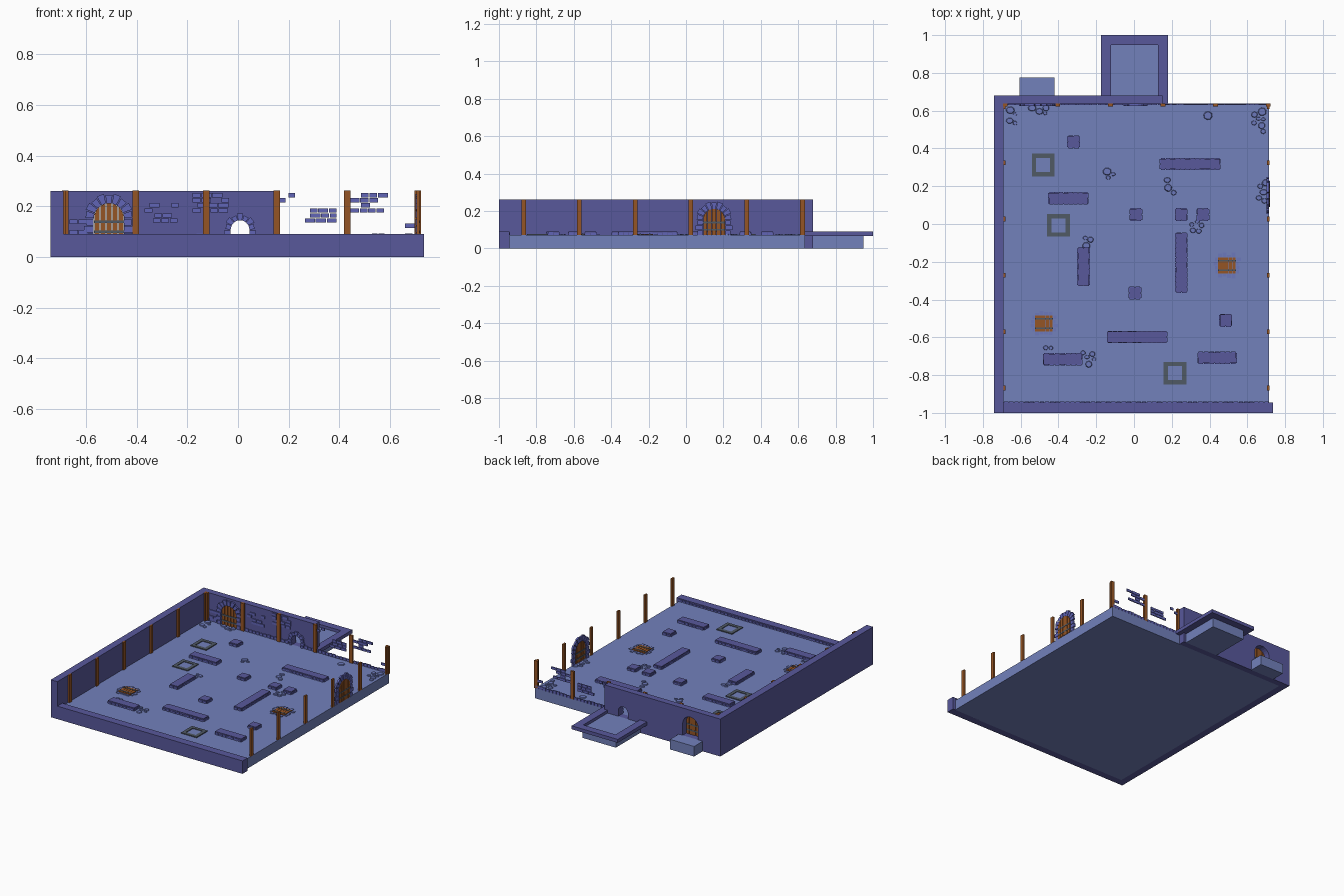
import bpy, bmesh, random
from math import sin, cos, pi, sqrt
from mathutils import Matrix, Vector

if "Cube" in bpy.data.objects:
    bpy.data.objects.remove(bpy.data.objects["Cube"])

random.seed(4)
FLOOR, CURB, TOP = 0.07, 0.09, 0.26

def mat(name, c):
    m = bpy.data.materials.new(name)
    m.diffuse_color = (*c, 1)
    m.use_nodes = True
    m.node_tree.nodes["Principled BSDF"].inputs["Base Color"].default_value = m.diffuse_color
    return m

WALL = mat("wall_blue", (0.098, 0.098, 0.33))
GROUND = mat("floor_blue", (0.17, 0.22, 0.5))
BRICK = mat("brick_blue", (0.12, 0.13, 0.47))
STONE = mat("stone_blue", (0.15, 0.19, 0.5))
WOOD = mat("wood", (0.3, 0.09, 0.018))
IRON = mat("iron", (0.08, 0.1, 0.13))

def prism(bm, pts, d0, d1, shrink=1.0):
    """Extrude a 2D outline from d0 to d1, optionally tapering the far end."""
    c = sum((Vector(p) for p in pts), Vector((0, 0))) / len(pts)
    lo = [bm.verts.new((*p, d0)) for p in pts]
    hi = [bm.verts.new((*(c + (Vector(p) - c) * shrink), d1)) for p in pts]
    bm.faces.new(lo[::-1])
    bm.faces.new(hi)
    for i in range(len(pts)):
        j = (i + 1) % len(pts)
        bm.faces.new((lo[i], lo[j], hi[j], hi[i]))

def rect(x0, x1, y0, y1):
    return [(x0, y0), (x1, y0), (x1, y1), (x0, y1)]

def box(bm, x0, x1, y0, y1, z0, z1):
    prism(bm, rect(x0, x1, y0, y1), z0, z1)

def finish(bm, name, material, matrix=None):
    if matrix:
        bm.transform(matrix)
    bmesh.ops.recalc_face_normals(bm, faces=bm.faces)
    me = bpy.data.meshes.new(name)
    bm.to_mesh(me)
    bm.free()
    me.materials.append(material)
    ob = bpy.data.objects.new(name, me)
    bpy.context.collection.objects.link(ob)
    return ob

def boxes(name, material, items):
    bm = bmesh.new()
    for b in items:
        box(bm, *b)
    return finish(bm, name, material)

def upright(x, y, turn=0):
    """Stand a 2D outline up: u -> x, v -> z, depth -> -y, then turn about z."""
    return Matrix.Translation((x, y, 0)) @ Matrix.Rotation(turn, 4, 'Z') @ Matrix.Rotation(pi / 2, 4, 'X')

# floors and the outer walls
boxes("main_floor", GROUND, [(-0.69, 0.715, -0.95, 0.637, 0, FLOOR)])
boxes("back_room_floor", GROUND, [(-0.125, 0.13, 0.68, 0.95, 0, FLOOR)])
boxes("door_step", GROUND, [(-0.605, -0.42, 0.68, 0.775, 0, FLOOR)])
boxes("left_wall", WALL, [(-0.74, -0.69, -0.95, 0.635, 0, TOP)])
boxes("left_wall_end", WALL, [(-0.74, -0.69, -1, -0.95, 0, TOP)])
boxes("front_curb", WALL, [(-0.69, 0.735, -1, -0.945, 0, CURB)])
boxes("back_room_rim", WALL, [(-0.175, -0.122, 0.68, 1, FLOOR - 0.004, CURB),
                              (0.127, 0.18, 0.637, 1, FLOOR - 0.004, CURB),
                              (-0.122, 0.127, 0.948, 1, FLOOR - 0.004, CURB)])

# back wall: one outline with two arched notches, resting on a solid base
def arc(cx, cz, r, n=12):
    return [(cx - r * cos(pi * i / n), cz + r * sin(pi * i / n)) for i in range(n + 1)]

bm = bmesh.new()
outline = [(-0.74, FLOOR)]
for cx, cz, r in [(-0.51, 0.152, 0.06), (0.008, 0.108, 0.037)]:
    outline += [(cx - r, FLOOR)] + arc(cx, cz, r) + [(cx + r, FLOOR)]
prism(bm, outline + [(0.15, FLOOR), (0.15, TOP), (-0.74, TOP)], -0.045, 0)
prism(bm, rect(-0.74, 0.15, 0, FLOOR), -0.045, 0)
finish(bm, "back_wall", WALL, upright(0, 0.635))

# wooden posts along three sides
posts = []
for i in range(6):
    px, py = -0.682 + 0.2785 * i, -0.868 + 0.298 * i
    posts.append((px - 0.0125, px + 0.0125, 0.622, 0.637, FLOOR, TOP + 0.002))
    for sx in (-0.686, 0.711):
        posts.append((sx - 0.006, sx + 0.006, py - 0.0125, py + 0.0125, FLOOR, TOP + 0.002))
boxes("wall_posts", WOOD, posts)

# stone arches
def stone_arch(name, cz, r_in, r_out, count, jambs, m):
    bm = bmesh.new()
    step = pi / count
    for i in range(count):
        a0, a1 = i * step + 0.025, (i + 1) * step - 0.025
        ro = r_out + (0.004 if i % 2 else -0.002)
        pts = [(r * cos(a), cz + r * sin(a)) for r, a in ((r_in, a0), (ro, a0), (ro, a1), (r_in, a1))]
        prism(bm, pts, 0, 0.012)
    h = (cz - FLOOR) / jambs
    for k in range(jambs):
        ro = r_out + (0.003 if k % 2 else -0.006)
        z0, z1 = FLOOR + k * h, FLOOR + (k + 1) * h - 0.003
        prism(bm, rect(r_in, ro, z0, z1), 0, 0.012)
        prism(bm, rect(-ro, -r_in, z0, z1), 0, 0.012)
    finish(bm, name, BRICK, m)

# plank doors with iron bands
def door(name, cz, r, m):
    bm = bmesh.new()
    w = 2 * r / 5
    for i in range(5):
        u0, u1 = -r + i * w + 0.0015, -r + (i + 1) * w - 0.0015
        us = [u1 + (u0 - u1) * k / 3 for k in range(4)]
        prism(bm, [(u0, FLOOR), (u1, FLOOR)] + [(u, cz + sqrt(max(r * r - u * u, 0))) for u in us], -0.004, 0.004)
    finish(bm, name + "_planks", WOOD, m)
    bm = bmesh.new()
    for z in (0.099, 0.138):
        prism(bm, rect(-r, r, z - 0.005, z + 0.005), -0.005, 0.007)
    finish(bm, name + "_bands", IRON, m)

for name, m in (("back_door", upright(-0.51, 0.636)), ("right_door", upright(0.714, 0.15, -pi / 2))):
    stone_arch(name + "_arch", 0.152, 0.06, 0.095, 9, 3, m)
    door(name, 0.152, 0.059, m)
stone_arch("passage_arch", 0.108, 0.037, 0.06, 7, 2, upright(0.008, 0.636))

# brick patches on the back side: x start, x end, z start, rows
bm = bmesh.new()
for x0, x1, z0, rows in [(-0.665, -0.6, 0.09, 3), (-0.37, -0.24, 0.135, 4), (-0.2, -0.04, 0.175, 4),
                         (0.16, 0.22, 0.215, 2), (0.265, 0.385, 0.135, 3), (0.445, 0.59, 0.175, 4),
                         (0.64, 0.705, 0.075, 3)]:
    for k in range(rows):
        x = x0 + (0.02 if k % 2 else 0) + random.choice((0, 0.02))
        while x < x1 - 0.02:
            w = random.uniform(0.028, 0.042)
            if random.random() < 0.8:
                prism(bm, rect(x, min(x + w, x1 + 0.005), z0 + k * 0.02, z0 + k * 0.02 + 0.017), 0, 0.007)
            x += w + 0.003
finish(bm, "wall_bricks", BRICK, upright(0, 0.636))

# low inner walls and pillar stubs
blocks = [(0.14, 0.455, 0.29, 0.345), (-0.45, -0.245, 0.107, 0.165), (-0.297, -0.237, -0.325, -0.127),
          (0.222, 0.28, -0.36, -0.048), (-0.14, 0.173, -0.627, -0.57), (-0.478, -0.277, -0.745, -0.687),
          (0.34, 0.54, -0.737, -0.68)]
stubs = [(-0.32, 0.435), (0.01, 0.05), (0.25, 0.05), (0.365, 0.05), (0.005, -0.365), (0.485, -0.51)]
blocks += [(x - 0.03, x + 0.03, y - 0.03, y + 0.03) for x, y in stubs]
boxes("low_walls", WALL, [(*b, FLOOR, CURB) for b in blocks])

# rows of small bricks skirting the low walls and edges
def row(a, b):
    n = max(2, round((b - a) / 0.027))
    s = (b - a) / n
    return [(a + i * s + 0.002, a + (i + 1) * s - 0.002, FLOOR + random.uniform(0.01, 0.016)) for i in range(n)]

skirt, t = [], 0.004
for x0, x1, y0, y1 in blocks:
    for y in (y0 - t, y1):
        skirt += [(a, b, y, y + t, FLOOR, z) for a, b, z in row(x0, x1)]
    for x in (x0 - t, x1):
        skirt += [(x, x + t, a, b, FLOOR, z) for a, b, z in row(y0, y1)]
skirt += [(a, b, -0.945, -0.94, FLOOR, z) for a, b, z in row(-0.69, 0.715)]
for x0, x1 in ((-0.69, -0.605), (-0.415, -0.055), (0.07, 0.715)):
    skirt += [(a, b, 0.63, 0.637, FLOOR, z + 0.006) for a, b, z in row(x0, x1)]
boxes("skirting_bricks", BRICK, skirt)

# square floor frames with inner plates
frames, plates = [], []
for x, y in [(-0.481, 0.312), (-0.4, -0.007), (0.217, -0.79)]:
    o, i, z = 0.06, 0.037, FLOOR + 0.006
    frames += [(x - o, x + o, y - o, y - i, FLOOR, z), (x - o, x + o, y + i, y + o, FLOOR, z),
               (x - o, x - i, y - i, y + i, FLOOR, z), (x + i, x + o, y - i, y + i, FLOOR, z)]
    plates.append((x - 0.035, x + 0.035, y - 0.035, y + 0.035, FLOOR, FLOOR + 0.003))
boxes("floor_frames", IRON, frames)
boxes("floor_plates", GROUND, plates)

# trapdoors: planks, bands and a ragged brick surround
planks, bands, surround = [], [], []
for x, y in [(0.492, -0.22), (-0.477, -0.527)]:
    for k in range(5):
        u = x - 0.047 + k * 0.019
        planks.append((u, u + 0.0175, y - 0.043, y + 0.043, FLOOR, FLOOR + 0.006))
    for v in (-0.025, 0.025):
        bands.append((x - 0.048, x + 0.048, y + v - 0.004, y + v + 0.004, FLOOR, FLOOR + 0.008))
    for k in range(4):
        v = y - 0.044 + k * 0.022
        for s in (-1, 1):
            a, b = sorted((x + s * 0.05, x + s * random.uniform(0.06, 0.075)))
            surround.append((a, b, v + 0.001, v + 0.02, FLOOR, FLOOR + 0.004))
            a, b = sorted((y + s * 0.046, y + s * random.uniform(0.052, 0.07)))
            u = x - 0.048 + k * 0.024
            surround.append((u + 0.001, u + 0.022, a, b, FLOOR, FLOOR + 0.004))
boxes("trapdoor_planks", WOOD, planks)
boxes("trapdoor_bands", IRON, bands)
boxes("trapdoor_surround", STONE, surround)

# flat cobbles scattered in clusters: centre, count, spread
bm = bmesh.new()
for cx, cy, n, sx, sy in [(-0.645, 0.57, 4, 0.03, 0.04), (-0.51, 0.6, 5, 0.045, 0.02), (0.392, 0.575, 2, 0.01, 0.03),
                          (0.66, 0.55, 7, 0.035, 0.06), (0.68, 0.17, 6, 0.022, 0.06), (0.19, 0.2, 3, 0.02, 0.035),
                          (-0.125, 0.265, 3, 0.025, 0.02), (0.33, -0.02, 5, 0.03, 0.035), (-0.24, -0.095, 3, 0.025, 0.025),
                          (-0.24, -0.71, 5, 0.03, 0.035), (-0.465, -0.655, 2, 0.03, 0.003)]:
    placed = []
    for _ in range(200):
        x, y, r = cx + random.uniform(-sx, sx), cy + random.uniform(-sy, sy), random.uniform(0.011, 0.024)
        if len(placed) < n and all((x - a) ** 2 + (y - b) ** 2 > (0.9 * (r + c)) ** 2 for a, b, c in placed):
            placed.append((x, y, r))
            ph, e = random.uniform(0, pi), random.uniform(0.7, 1)
            pts = [(x + r * cos(ph + k * pi / 4), y + r * e * sin(ph + k * pi / 4)) for k in range(8)]
            prism(bm, pts, FLOOR, FLOOR + 0.006, 0.85)
finish(bm, "floor_cobbles", STONE)
